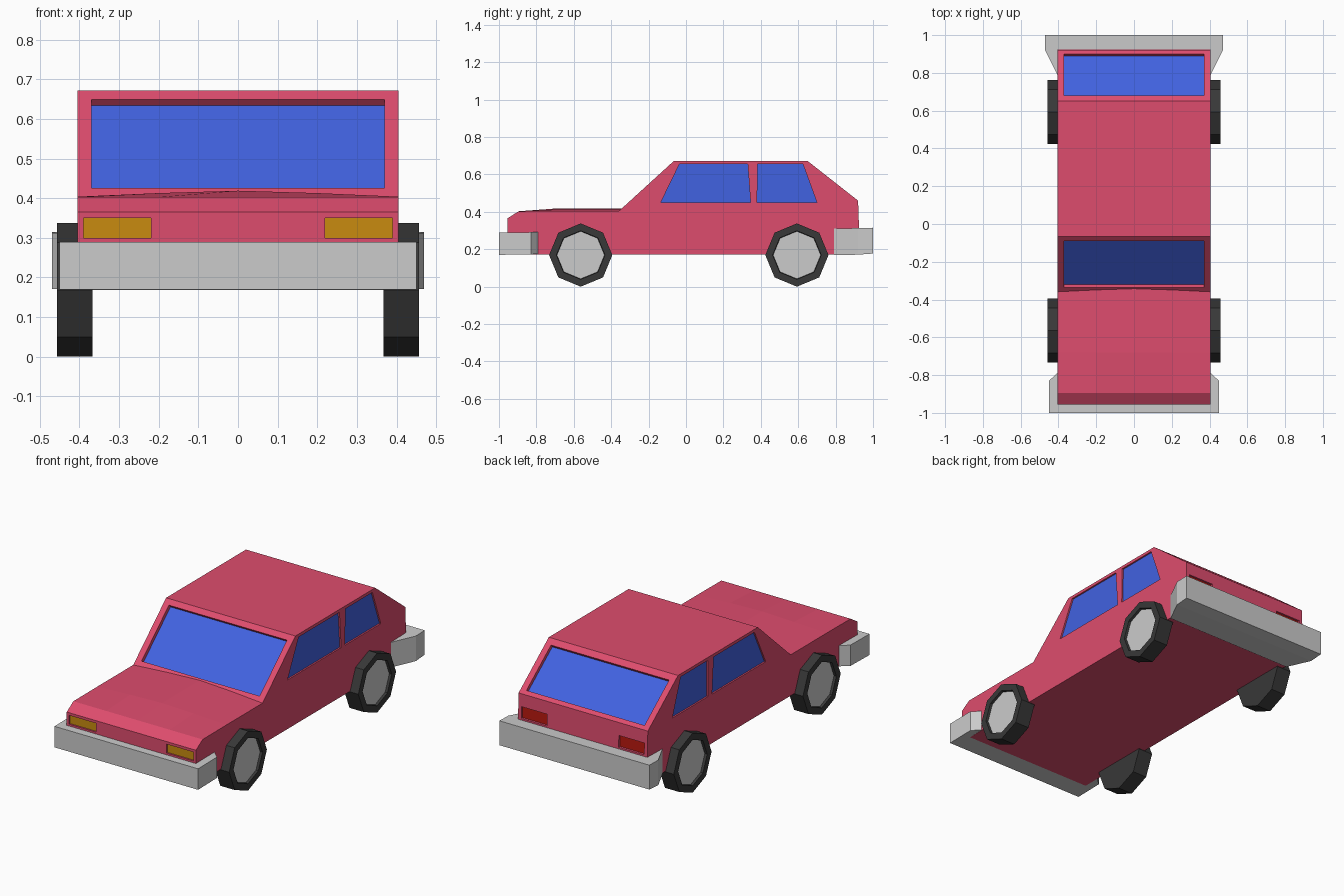
import bpy, bmesh, math
from mathutils import Vector

if "Cube" in bpy.data.objects:
    bpy.data.objects.remove(bpy.data.objects["Cube"])


def material(name, rgb):
    m = bpy.data.materials.new(name)
    m.diffuse_color = (*rgb, 1)
    m.use_nodes = True
    m.node_tree.nodes["Principled BSDF"].inputs["Base Color"].default_value = m.diffuse_color
    return m


PAINT = material("paint", (0.73, 0.073, 0.155))
GLASS = material("glass", (0.053, 0.122, 0.75))
RUBBER = material("rubber", (0.04, 0.04, 0.04))
AMBER = material("amber", (0.58, 0.26, 0.005))
RED = material("red", (0.5, 0.01, 0.005))


def finish(name, bm, mat=None):
    bmesh.ops.recalc_face_normals(bm, faces=bm.faces)
    me = bpy.data.meshes.new(name)
    bm.to_mesh(me)
    bm.free()
    ob = bpy.data.objects.new(name, me)
    bpy.context.collection.objects.link(ob)
    if mat:
        me.materials.append(mat)
    return ob


def loft(bm, rings):
    """Skin matching closed rings and cap both ends."""
    vs = [[bm.verts.new(p) for p in r] for r in rings]
    n = len(vs[0])
    for a, b in zip(vs, vs[1:]):
        for i in range(n):
            bm.faces.new((a[i], a[(i + 1) % n], b[(i + 1) % n], b[i]))
    return bm.faces.new(vs[0]), bm.faces.new(vs[-1])


def prism(bm, pts, normal, a, b):
    loft(bm, [[Vector(p) + normal * d for p in pts] for d in (a, b)])


# Body: side profile lofted across x, with a slightly crowned hood
rings = []
for x, h in ((-0.405, 0.404), (-0.2, 0.413), (0, 0.419), (0.2, 0.413), (0.405, 0.404)):
    prof = [(-0.955, 0.172), (-0.955, 0.365), (-0.895, 0.403), (-0.68, h),
            (-0.36 + (h - 0.403) * 1.097, h), (-0.065, 0.672), (0.65, 0.672),
            (0.92, 0.46), (0.93, 0.172)]
    rings.append([(x, y, z) for y, z in prof])
bm = bmesh.new()
loft(bm, rings)
body = finish("body", bm, PAINT)


# Recessed panels: name, outline, outward normal, depth, material
def slope(y0, z0, y1, z1, ya, yb, w):
    """Rectangle on the sloped plane between two profile points."""
    z = lambda y: z0 + (z1 - z0) * (y - y0) / (y1 - y0)
    pts = [(-w, ya, z(ya)), (w, ya, z(ya)), (w, yb, z(yb)), (-w, yb, z(yb))]
    return pts, Vector((0, z0 - z1, y1 - y0)).normalized()


def rect(x0, x1, y, z0, z1):
    return [(x0, y, z0), (x1, y, z0), (x1, y, z1), (x0, y, z1)]


panels = [
    ("windshield", *slope(-0.36, 0.403, -0.065, 0.672, -0.335, -0.09, 0.37), 0.022, GLASS),
    ("rear_window", *slope(0.65, 0.672, 0.92, 0.46, 0.68, 0.9, 0.37), 0.02, GLASS),
]
front_win = [(-0.135, 0.45), (-0.035, 0.655), (0.33, 0.655), (0.345, 0.45)]
back_win = [(0.38, 0.45), (0.383, 0.655), (0.625, 0.655), (0.70, 0.45)]
for s, side in ((1, "right"), (-1, "left")):
    for label, win in (("front", front_win), ("back", back_win)):
        panels.append((f"{label}_side_window_{side}", [(s * 0.405, y, z) for y, z in win],
                       Vector((s, 0, 0)), 0.01, GLASS))
    panels.append((f"headlight_{side}", rect(s * 0.22, s * 0.39, -0.955, 0.30, 0.35),
                   Vector((0, -1, 0)), 0.01, AMBER))
    panels.append((f"taillight_{side}", rect(s * 0.225, s * 0.385, 0.923, 0.322, 0.388),
                   Vector((0, 1, 0)), 0.012, RED))

cut = bmesh.new()
for name, pts, n, depth, mat in panels:
    prism(cut, pts, n, -depth, 0.04)
    bm = bmesh.new()
    prism(bm, pts, n, -depth - 0.008, -depth + 0.001)
    finish(name, bm, mat)
cutter = finish("recess_cutter", cut, PAINT)
cutter.hide_render = True
cutter.hide_viewport = True
mod = body.modifiers.new("recesses", 'BOOLEAN')
mod.operation = 'DIFFERENCE'
mod.solver = 'EXACT'
mod.object = cutter


# Bumpers: wrap-around blocks, rows of (y, half width, bottom, top)
def bumper(name, rows):
    bm = bmesh.new()
    loft(bm, [[(-w, y, b), (w, y, b), (w, y, t), (-w, y, t)] for y, w, b, t in rows])
    finish(name, bm)


bumper("front_bumper", [(-1, 0.45, 0.17, 0.289), (-0.83, 0.45, 0.173, 0.291),
                        (-0.79, 0.406, 0.174, 0.291)])
bumper("rear_bumper", [(1, 0.47, 0.177, 0.315), (0.92, 0.47, 0.171, 0.313),
                       (0.79, 0.406, 0.168, 0.31)])


# Wheels: eight-sided tyres with a recessed grey hub
def octagon(x, y, r):
    return [(x, y + r * math.sin(i * math.pi / 4), 0.169 + r * math.cos(i * math.pi / 4))
            for i in range(8)]


for s, side in ((1, "right"), (-1, "left")):
    for label, y in (("front", -0.563), ("rear", 0.593)):
        bm = bmesh.new()
        loft(bm, [octagon(s * x, y, r) for x, r in
                  ((0.367, 0.169), (0.457, 0.169), (0.457, 0.13), (0.442, 0.127))])
        finish(f"{label}_tyre_{side}", bm, RUBBER)
        bm = bmesh.new()
        loft(bm, [octagon(s * x, y, 0.127) for x in (0.42, 0.444)])
        finish(f"{label}_hub_{side}", bm)
